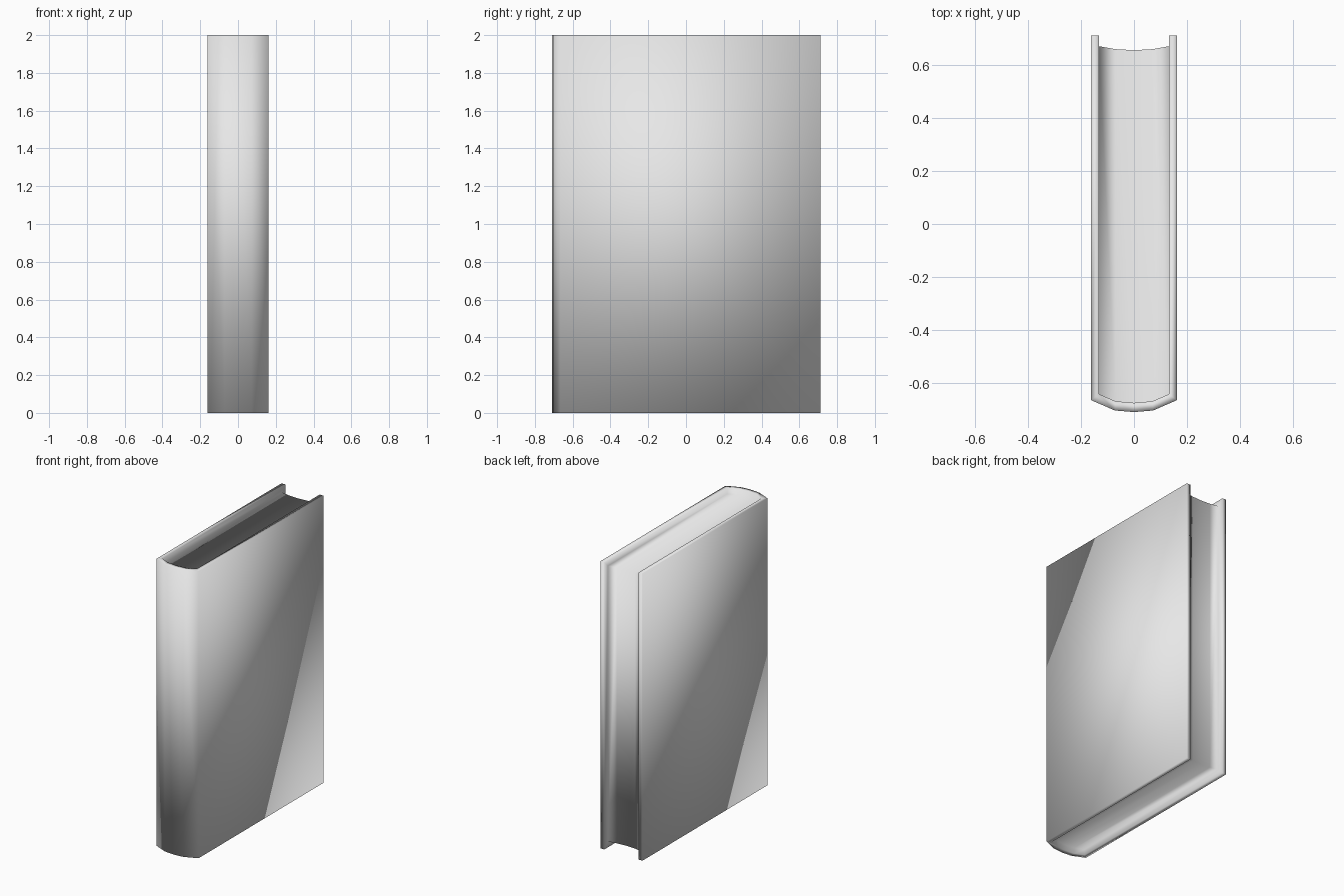
import bpy
import bmesh

if "Cube" in bpy.data.objects:
    bpy.data.objects.remove(bpy.data.objects["Cube"])

HEIGHT = 2.0
RECESS = 0.04      # how far the pages sit inside the cover at top and bottom

grey = bpy.data.materials.new("plain grey")
grey.diffuse_color = (0.8, 0.8, 0.8, 1.0)
grey.use_nodes = True
grey.node_tree.nodes["Principled BSDF"].inputs["Base Color"].default_value = grey.diffuse_color


def mirrored(half):
    """Complete a half profile (starting on x > 0, ending at x = 0) across x = 0."""
    return half + [(-x, y) for x, y in reversed(half) if x > 0]


bm = bmesh.new()


def row(path, z):
    return [bm.verts.new((x, y, z)) for x, y in path]


def bridge(a, b):
    """Join two rows of vertices with a strip of quads."""
    for i in range(len(a) - 1):
        bm.faces.new((a[i], a[i + 1], b[i + 1], b[i]))


# Profiles: outside of the cover, inside of the cover, edges of the page block
outer = mirrored([(0.162, 0.711), (0.162, -0.665), (0.072, -0.704), (0, -0.71)])
inner = mirrored([(0.132, 0.711), (0.132, -0.642), (0.07, -0.669), (0, -0.675)])
spine_edge = inner[1:-1]
fore_edge = mirrored([(0.132, 0.671), (0.07, 0.66), (0, 0.656)])

# Cover rims and page ends at the bottom and the top, one continuous soft skin
ends = []
for z, page_z in ((0, RECESS), (HEIGHT, HEIGHT - RECESS)):
    cover = row(outer, z)
    rim = row(inner, z)
    spine = row(spine_edge, page_z)
    fore = row(fore_edge, page_z)
    bridge(cover, rim)                                    # rim of the cover
    bridge(rim, [fore[0]] + spine + [fore[-1]])           # wall down to the pages
    bridge(spine, fore)                                   # end of the page block
    ends.append((cover, rim, fore))

(cover_lo, rim_lo, fore_lo), (cover_hi, rim_hi, fore_hi) = ends
bridge(cover_lo, cover_hi)                                # boards and spine
bridge(fore_lo, fore_hi)                                  # hollow fore edge
for i in (0, -1):
    bridge([cover_lo[i], rim_lo[i], fore_lo[i]],          # free edges of the boards
           [cover_hi[i], rim_hi[i], fore_hi[i]])

bmesh.ops.recalc_face_normals(bm, faces=bm.faces)
for face in bm.faces:
    face.smooth = True

mesh = bpy.data.meshes.new("book")
bm.to_mesh(mesh)
bm.free()
mesh.materials.append(grey)
book = bpy.data.objects.new("book", mesh)
bpy.context.collection.objects.link(book)
